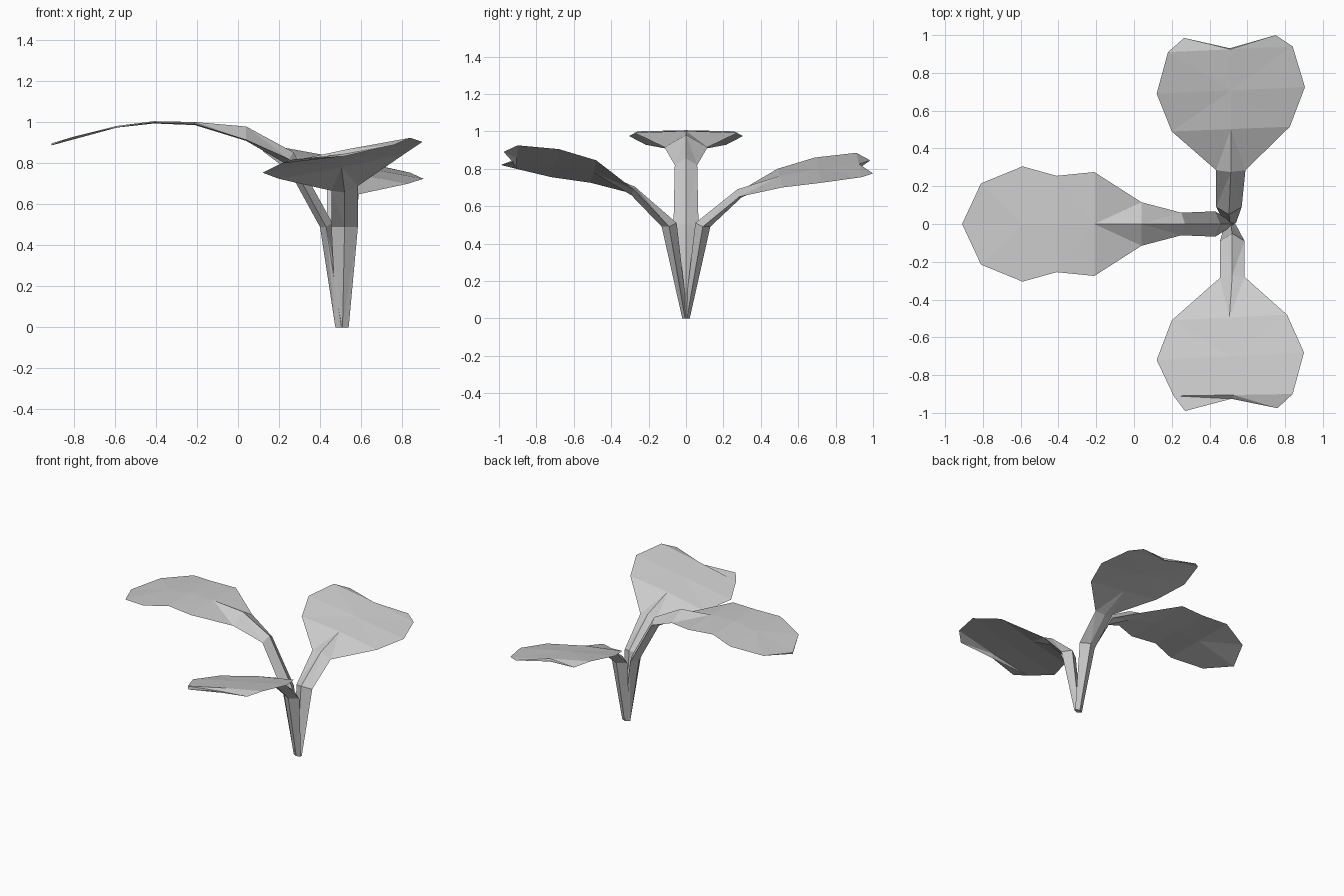
import bpy, bmesh
from mathutils import Vector as V

grey = bpy.data.materials.new("pale_grey")
grey.diffuse_color = (0.6, 0.6, 0.6, 1)


def leaf(name, out, rows, tip):
    """Loft four-sided rings (left, top, right, bottom) along stalk and blade.
    row = left point, right point, inward lean, rise of top ridge, drop of lower ridge.
    tip = how far the middle of the last ring is pushed (outward, up)."""
    out = V(out)
    bm = bmesh.new()
    rings = []
    for i, (l, r, lean, up, down) in enumerate(rows):
        l, r = V(l), V(r)
        mid = (l + r) / 2
        if i == len(rows) - 1:
            mid += out * tip[0] + V((0, 0, tip[1]))
        top = mid - out * lean + V((0, 0, up))
        low = mid + out * lean - V((0, 0, down))
        rings.append([bm.verts.new(p) for p in (l, top, r, low)])
    for a, b in zip(rings, rings[1:]):
        for k in range(4):
            j = (k + 1) % 4
            bm.faces.new((a[k], a[j], b[j], b[k]))
    bm.faces.new(rings[0])
    # close the tip edge along the middle
    l, t, r, b = rings[-1]
    bm.faces.new((l, t, b))
    bm.faces.new((t, r, b))
    bmesh.ops.triangulate(bm, faces=[f for f in bm.faces if len(f.verts) > 3])
    bmesh.ops.recalc_face_normals(bm, faces=bm.faces)
    me = bpy.data.meshes.new(name)
    bm.to_mesh(me)
    bm.free()
    me.materials.append(grey)
    bpy.context.collection.objects.link(bpy.data.objects.new(name, me))


def even(x, z, half, lean, up, down):
    """Symmetric ring for the left leaf."""
    return ((x, -half, z), (x, half, z), lean, up, down)


T = 0.005  # half thickness of the blades

# tall arching leaf on the left
leaf("left_leaf", (-1, 0, 0), [
    even(0.505, 0, 0.02, 0.03, 0, 0),
    even(0.43, 0.49, 0.067, 0.03, 0.02, 0.0),
    even(0.25, 0.82, 0.06, 0.02, 0.035, 0.02),
    even(0.04, 0.915, 0.115, 0, 0.065, 0.005),
    even(-0.21, 0.992, 0.275, 0, 0.01, T),
    even(-0.41, 1.0, 0.255, 0, 0.006, T),
    even(-0.59, 0.975, 0.305, 0, 0.008, 0),
    even(-0.81, 0.928, 0.215, 0, T, T),
], (0.10, -0.035))

# front leaf, right side raised
leaf("front_leaf", (0, -1, 0), [
    ((0.48, -0.005, 0), (0.54, -0.005, 0), 0.015, 0, 0),
    ((0.455, -0.09, 0.49), (0.585, -0.09, 0.49), 0.04, 0.02, 0),
    ((0.455, -0.285, 0.667), (0.585, -0.28, 0.69), 0.01, 0.025, 0.02),
    ((0.20, -0.51, 0.725), (0.81, -0.48, 0.845), 0, 0.012, T),
    ((0.12, -0.72, 0.755), (0.90, -0.68, 0.905), 0, 0.006, T),
    ((0.21, -0.91, 0.80), (0.84, -0.90, 0.925), 0, T, T),
    ((0.27, -0.99, 0.82), (0.76, -0.975, 0.89), 0, T, T),
], (-0.057, -0.015))

# back leaf, left side raised
leaf("back_leaf", (0, 1, 0), [
    ((0.48, 0.005, 0), (0.54, 0.005, 0), 0.015, 0, 0),
    ((0.435, 0.09, 0.49), (0.57, 0.09, 0.49), 0.04, 0.02, 0),
    ((0.435, 0.285, 0.68), (0.59, 0.285, 0.65), 0.01, 0.025, 0.02),
    ((0.20, 0.49, 0.80), (0.825, 0.515, 0.70), 0, 0.012, T),
    ((0.12, 0.69, 0.86), (0.905, 0.725, 0.725), 0, 0.006, T),
    ((0.18, 0.91, 0.885), (0.84, 0.94, 0.755), 0, T, T),
    ((0.265, 0.985, 0.845), (0.75, 1.0, 0.775), 0, T, T),
], (-0.062, 0))
